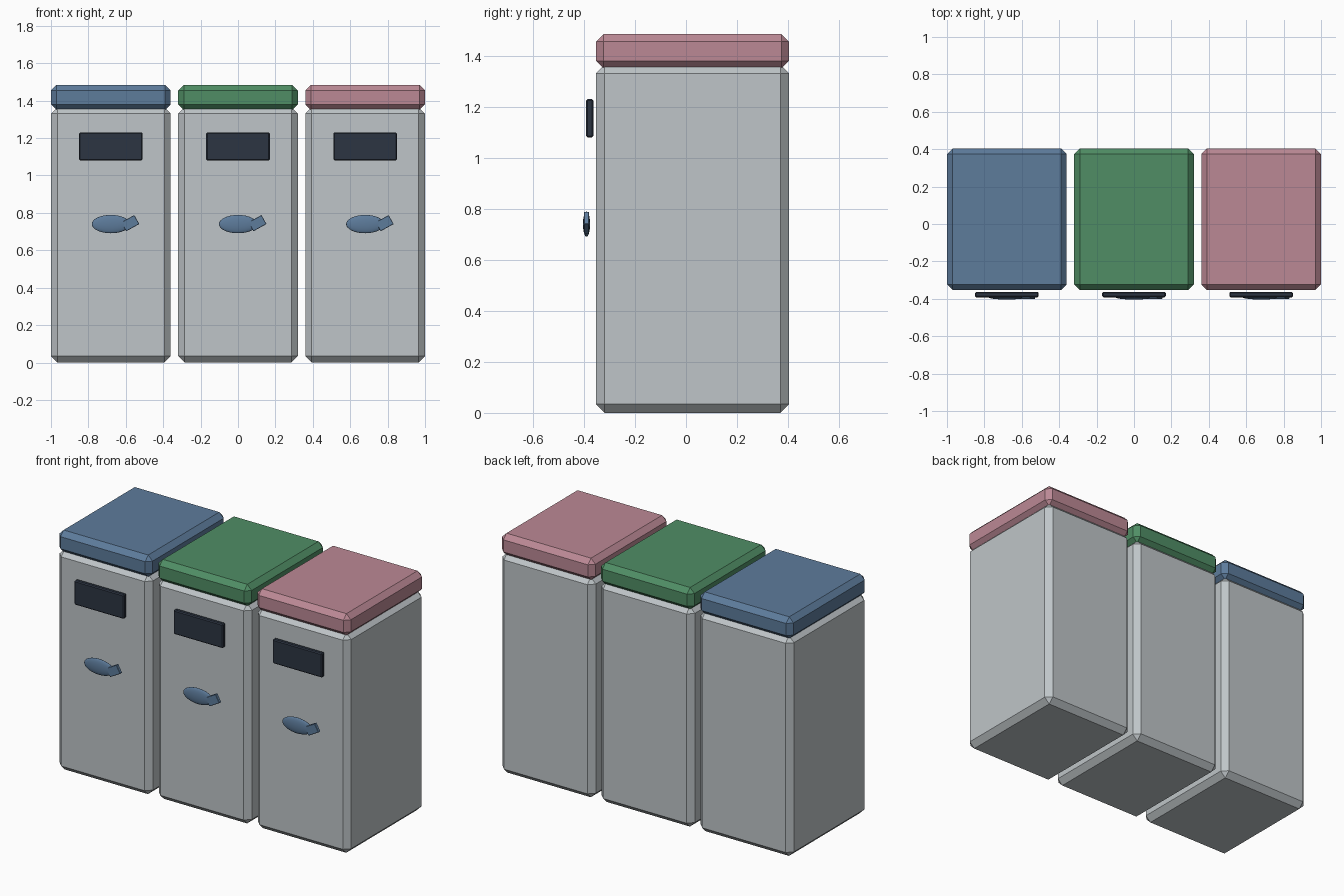
import bpy
from math import radians

if "Cube" in bpy.data.objects:
    bpy.data.objects.remove(bpy.data.objects["Cube"])


def material(name, rgb):
    m = bpy.data.materials.new(name)
    m.diffuse_color = (*rgb, 1)
    m.use_nodes = True
    m.node_tree.nodes["Principled BSDF"].inputs["Base Color"].default_value = m.diffuse_color
    return m


def box(name, size, centre, mat, chamfer=0.0, tilt=0.0):
    bpy.ops.mesh.primitive_cube_add(size=1, location=centre)
    ob = bpy.context.object
    ob.name = name
    ob.scale = size
    bpy.ops.object.transform_apply(location=False, rotation=False, scale=True)
    ob.rotation_euler.y = tilt
    ob.data.materials.append(mat)
    if chamfer:
        b = ob.modifiers.new("chamfer", 'BEVEL')
        b.width = chamfer
        b.segments = 1
    return ob


shell = material("pale_grey", (0.52, 0.56, 0.58))
dark = material("dark_slot", (0.025, 0.035, 0.055))
blue = material("blue", (0.11, 0.20, 0.33))
green = material("green", (0.08, 0.27, 0.13))
pink = material("pink", (0.50, 0.25, 0.30))

WIDTH, DEPTH, MID_Y = 0.64, 0.757, 0.0255

for label, x, lid_mat in (("left", -0.68, blue), ("middle", 0, green), ("right", 0.68, pink)):
    # bin body and coloured lid
    box(label + "_bin_body", (WIDTH, DEPTH, 1.365), (x, MID_Y, 0.6825), shell, 0.034)
    box(label + "_bin_lid", (WIDTH, DEPTH, 0.135), (x, MID_Y, 1.4175), lid_mat, 0.03)

    # dark opening panel standing just off the front
    box(label + "_slot_panel", (0.34, 0.029, 0.15), (x, -0.3775, 1.155), dark, 0.006)

    # oval handle with a tilted tab
    bpy.ops.mesh.primitive_uv_sphere_add(segments=32, ring_count=16, radius=1,
                                         location=(x, -0.39, 0.74))
    oval = bpy.context.object
    oval.name = label + "_handle_oval"
    oval.scale = (0.102, 0.014, 0.049)
    bpy.ops.object.transform_apply(location=False, rotation=False, scale=True)
    bpy.ops.object.shade_smooth()
    oval.data.materials.append(blue)
    box(label + "_handle_tab", (0.08, 0.02, 0.055), (x + 0.104, -0.39, 0.745), blue,
        0.002, tilt=radians(-29))
